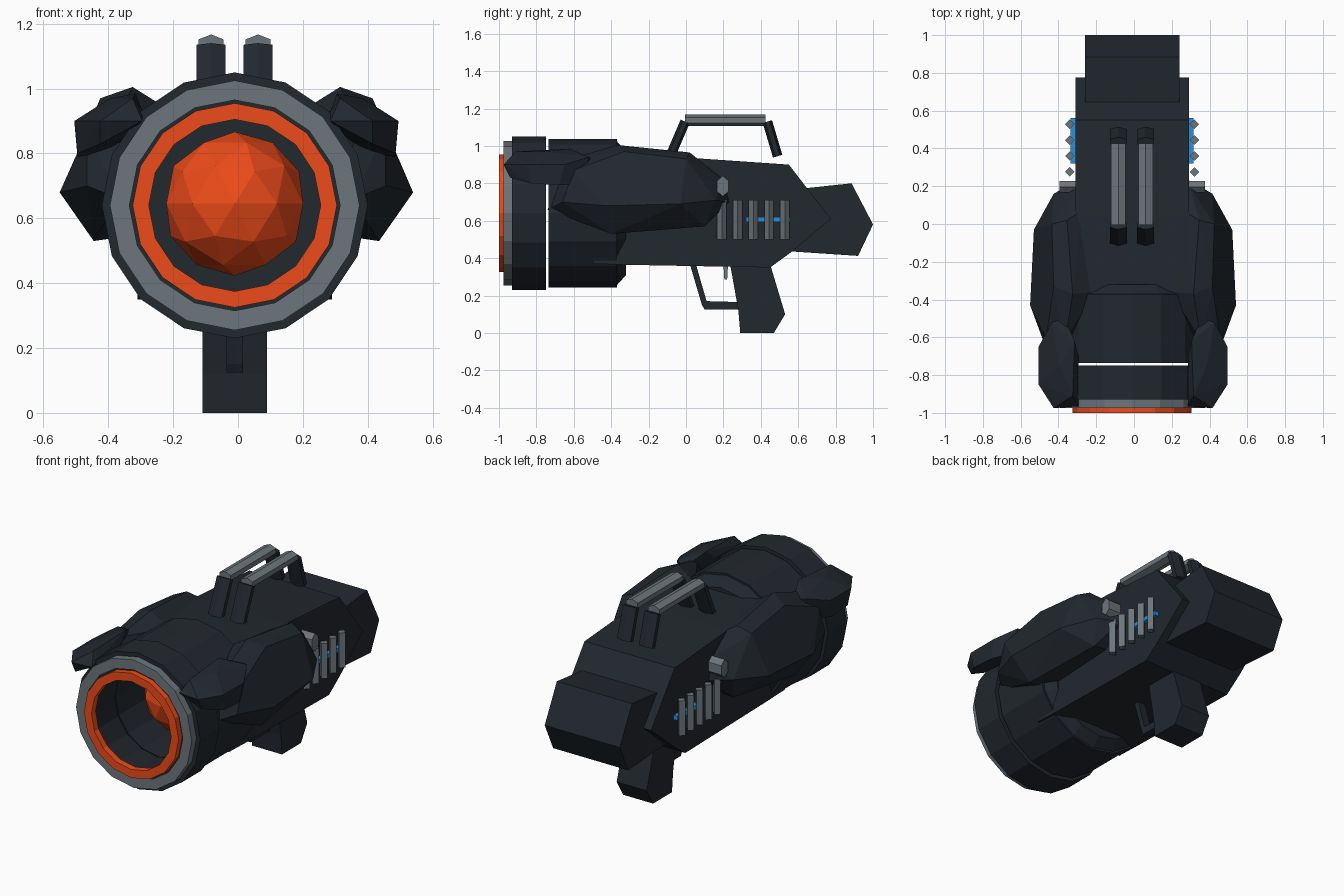
import bpy, bmesh, math
from mathutils import Vector, Matrix

if "Cube" in bpy.data.objects:
    bpy.data.objects.remove(bpy.data.objects["Cube"])

CX = -0.01   # centre line of the body
CZ = 0.64    # barrel axis height


def material(name, rgb):
    m = bpy.data.materials.new(name)
    m.diffuse_color = (*rgb, 1)
    m.use_nodes = True
    m.node_tree.nodes["Principled BSDF"].inputs["Base Color"].default_value = m.diffuse_color
    return m


DARK = material("dark_metal", (0.016, 0.021, 0.028))
GREY = material("grey_metal", (0.15, 0.18, 0.20))
ORANGE = material("orange_glow", (0.85, 0.07, 0.01))
BLUE = material("blue_glow", (0.02, 0.28, 0.75))


def finish(bm, name, mat):
    bmesh.ops.recalc_face_normals(bm, faces=bm.faces)
    me = bpy.data.meshes.new(name)
    bm.to_mesh(me)
    bm.free()
    me.materials.append(mat)
    ob = bpy.data.objects.new(name, me)
    bpy.context.collection.objects.link(ob)
    return ob


def prism(name, profile, x0, x1, mat):
    """Side profile (y, z) extruded across x."""
    bm = bmesh.new()
    face = bm.faces.new([bm.verts.new((x0, y, z)) for y, z in profile])
    ext = bmesh.ops.extrude_face_region(bm, geom=[face])
    verts = [g for g in ext["geom"] if isinstance(g, bmesh.types.BMVert)]
    bmesh.ops.translate(bm, verts=verts, vec=(x1 - x0, 0, 0))
    return finish(bm, name, mat)


def ring(name, profile, mat, n=16):
    """Closed (radius, y) section turned about the barrel axis."""
    bm = bmesh.new()
    loops = []
    for i in range(n):
        a = 2 * math.pi * i / n
        loops.append([bm.verts.new((CX + r * math.sin(a), y, CZ + r * math.cos(a)))
                      for r, y in profile])
    m = len(profile)
    for i in range(n):
        a, b = loops[i], loops[(i + 1) % n]
        for j in range(m):
            k = (j + 1) % m
            bm.faces.new((a[j], a[k], b[k], b[j]))
    return finish(bm, name, mat)


def bar(name, p, q, rx, ry, sides, mat):
    """Straight bar from p to q with an n-sided section."""
    p, q = Vector(p), Vector(q)
    d = q - p
    mtx = (Matrix.Translation((p + q) / 2) @ d.to_track_quat('Z', 'Y').to_matrix().to_4x4()
           @ Matrix.Diagonal((rx, ry, 1, 1)))
    bm = bmesh.new()
    bmesh.ops.create_cone(bm, cap_ends=True, segments=sides, radius1=1, radius2=1,
                          depth=d.length, matrix=mtx)
    return finish(bm, name, mat)


def hull(name, points, side, mat):
    """Faceted armour block, mirrored by side = +1 / -1."""
    bm = bmesh.new()
    for x, y, z in points:
        bm.verts.new((-0.005 + side * x, y, z))
    out = bmesh.ops.convex_hull(bm, input=bm.verts)
    junk = {g for g in out["geom_interior"] + out["geom_unused"]
            if isinstance(g, bmesh.types.BMVert)}
    bmesh.ops.delete(bm, geom=list(junk), context='VERTS')
    bmesh.ops.dissolve_limit(bm, angle_limit=math.radians(5), verts=bm.verts, edges=bm.edges)
    return finish(bm, name, mat)


# Barrel: muzzle rings, front collar, rear sleeve, rear cap
ring("muzzle_glow_ring", [(0.315, -1.0), (0.315, -0.96), (0.265, -0.96), (0.265, -1.0)], ORANGE)
ring("muzzle_grey_ring", [(0.385, -0.975), (0.385, -0.92), (0.325, -0.92), (0.325, -0.975)], GREY)
ring("front_collar", [(0.41, -0.93), (0.41, -0.748), (0.285, -0.748), (0.27, -0.965),
                      (0.325, -0.965), (0.325, -0.93)], DARK)
ring("rear_sleeve", [(0.397, -0.735), (0.397, -0.37), (0.29, -0.37), (0.29, -0.735)], DARK)
ring("rear_cap", [(0.385, -0.37), (0.33, -0.32), (0.02, -0.32), (0.02, -0.37)], DARK)

# Glowing core inside the barrel
bm = bmesh.new()
bmesh.ops.create_icosphere(bm, subdivisions=2, radius=0.222,
                           matrix=Matrix.Translation((CX, -0.5, CZ + 0.005)))
finish(bm, "energy_core", ORANGE)

# Body, stock and grip
prism("main_body", [(-0.36, 0.365), (0.45, 0.35), (0.56, 0.43), (0.775, 0.61), (0.65, 0.77),
                    (0.55, 0.90), (0.04, 0.935), (-0.36, 0.945)], CX - 0.3, CX + 0.3, DARK)
for s in (-1, 1):
    # lower cheek that runs along the sleeve underside
    prism("lower_cheek", [(-0.5, 0.37), (-0.34, 0.365), (-0.34, 0.6)],
          CX + s * 0.27, CX + s * 0.3, DARK)
prism("stock", [(0.50, 0.75), (0.65, 0.775), (0.885, 0.80), (1.0, 0.58), (0.92, 0.412),
                (0.50, 0.44)], CX - 0.25, CX + 0.25, DARK)
prism("grip", [(0.23, 0.40), (0.44, 0.40), (0.53, 0.10), (0.47, 0.0), (0.29, 0.0),
               (0.28, 0.12)], CX - 0.1, CX + 0.1, DARK)

# Trigger and guard
prism("trigger_guard", [(0.02, 0.37), (0.085, 0.15), (0.10, 0.125), (0.29, 0.125), (0.29, 0.165),
                        (0.11, 0.17), (0.055, 0.36)], CX - 0.025, CX + 0.025, DARK)
prism("trigger", [(0.2, 0.37), (0.225, 0.37), (0.22, 0.285), (0.205, 0.285)],
      CX - 0.015, CX + 0.015, GREY)

# Twin carry handles
for x in (CX - 0.073, CX + 0.072):
    bar("handle_rail", (x, -0.005, 1.137), (x, 0.425, 1.137), 0.044, 0.03, 6, GREY)
    bar("handle_front_leg", (x, -0.005, 1.13), (x, -0.095, 0.92), 0.052, 0.026, 6, DARK)
    bar("handle_rear_leg", (x, 0.435, 1.13), (x, 0.49, 0.945), 0.052, 0.026, 6, DARK)

# Armour blocks (right-hand points, mirrored)
side_pod = [(0.44, -0.40, 0.53), (0.38, 0.10, 0.57), (0.30, -0.40, 0.55), (0.28, 0.10, 0.58),
            (0.545, -0.43, 0.68), (0.525, -0.03, 0.69), (0.42, 0.16, 0.71), (0.30, 0.23, 0.70),
            (0.32, -0.37, 1.005), (0.35, 0.02, 0.965), (0.20, -0.36, 0.93), (0.27, 0.07, 0.92),
            (0.42, -0.33, 0.97), (0.43, 0.0, 0.93), (0.36, -0.74, 0.66), (0.46, -0.66, 0.70),
            (0.36, -0.62, 0.93), (0.46, -0.60, 0.87), (0.30, 0.20, 0.82)]
front_pad = [(0.50, -0.85, 0.90), (0.49, -0.83, 0.80), (0.50, -0.65, 0.90), (0.49, -0.68, 0.79),
             (0.32, -0.91, 0.97), (0.31, -0.62, 0.985), (0.43, -0.52, 0.94), (0.36, -0.50, 0.93),
             (0.42, -0.975, 0.90), (0.29, -0.965, 0.90), (0.42, -0.94, 0.83), (0.29, -0.90, 0.93),
             (0.29, -0.70, 0.93), (0.42, -0.54, 0.80), (0.35, -0.75, 0.84), (0.39, -0.75, 0.97)]

for s, label in ((1, "right"), (-1, "left")):
    hull(label + "_side_armour", side_pod, s, DARK)
    hull(label + "_front_pad", front_pad, s, DARK)
    # Cooling grille with glowing strip
    gx = CX + s * 0.33
    for i in range(5):
        y = 0.192 + i * 0.084
        bar(label + "_grille_bar", (gx, y, 0.50), (gx, y, 0.71), 0.025, 0.025, 4, GREY)
    prism(label + "_glow_strip", [(0.32, 0.593), (0.56, 0.593), (0.56, 0.62), (0.32, 0.62)],
          CX + s * 0.29, CX + s * 0.325, BLUE)
    # Side knob
    bar(label + "_side_knob", (CX + s * 0.28, 0.197, 0.785), (CX + s * 0.385, 0.197, 0.785),
        0.036, 0.055, 6, GREY)
